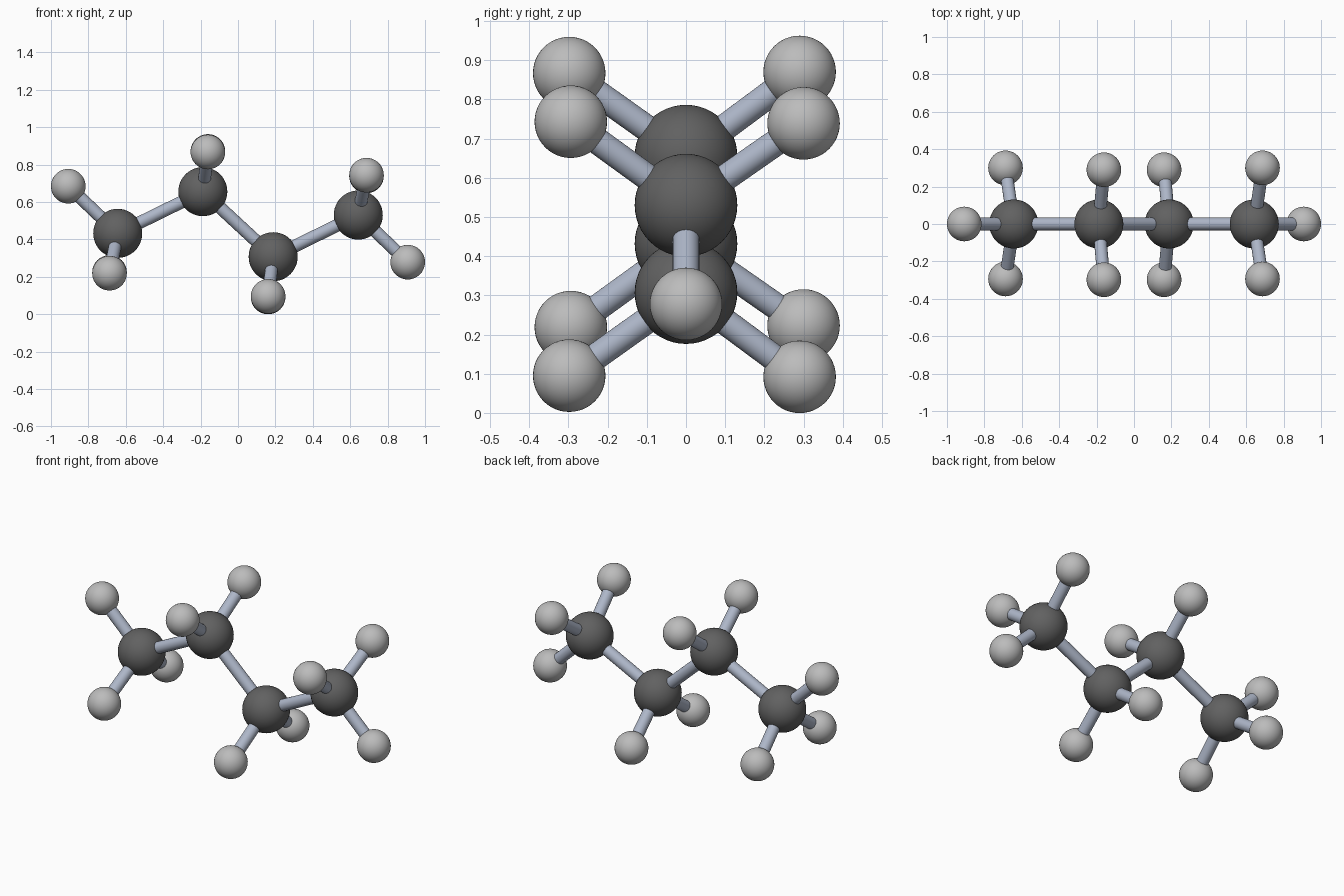
import bpy
from mathutils import Vector

if "Cube" in bpy.data.objects:
    bpy.data.objects.remove(bpy.data.objects["Cube"])

CARBON_R, HYDROGEN_R, BOND_R = 0.131, 0.0925, 0.034
MID_Z = 0.962 / 2


def ball(name, p, r):
    bpy.ops.mesh.primitive_uv_sphere_add(segments=48, ring_count=24, radius=r, location=p)
    bpy.context.object.name = name
    bpy.ops.object.shade_smooth()


def bond(name, a, b):
    a, b = Vector(a), Vector(b)
    d = b - a
    bpy.ops.mesh.primitive_cylinder_add(vertices=32, radius=BOND_R, depth=d.length, location=(a + b) / 2)
    ob = bpy.context.object
    ob.name = name
    ob.rotation_euler = d.to_track_quat('Z', 'Y').to_euler()
    bpy.ops.object.shade_smooth_by_angle()


def half_turn(p):
    # the chain's right half is the left half turned 180 degrees about y
    return (-p[0], p[1], 2 * MID_Z - p[2])


# left half: end carbon with three hydrogens, inner carbon with two
end = (-0.643, 0, 0.432)
inner = (-0.188, 0, 0.655)
end_h = [(-0.9075, 0, 0.684), (-0.687, -0.294, 0.219), (-0.687, 0.300, 0.223)]
inner_h = [(-0.161, -0.298, 0.867), (-0.161, 0.290, 0.870)]

for side, f in (("left", lambda p: p), ("right", half_turn)):
    ball(f"end_carbon_{side}", f(end), CARBON_R)
    ball(f"inner_carbon_{side}", f(inner), CARBON_R)
    bond(f"chain_bond_{side}", f(end), f(inner))
    for kind, c, hs in (("end", end, end_h), ("inner", inner, inner_h)):
        for i, h in enumerate(hs, 1):
            ball(f"{kind}_hydrogen_{side}_{i}", f(h), HYDROGEN_R)
            bond(f"{kind}_hydrogen_bond_{side}_{i}", f(c), f(h))

# middle bond joining the halves
bond("chain_bond_middle", inner, half_turn(inner))

# colours: carbon dark grey, hydrogen light grey, bonds blue grey
colours = {"carbon": (0.12, 0.12, 0.12, 1), "hydrogen": (0.5, 0.5, 0.5, 1), "bond": (0.42, 0.47, 0.58, 1)}
mats = {}
for key, col in colours.items():
    mats[key] = bpy.data.materials.new(key)
    mats[key].diffuse_color = col
for ob in bpy.data.objects:
    key = "bond" if "bond" in ob.name else "carbon" if "carbon" in ob.name else "hydrogen"
    ob.data.materials.append(mats[key])

for m in bpy.data.materials:
    if m.users and not m.is_grease_pencil:
        m.use_nodes = True
        m.node_tree.nodes["Principled BSDF"].inputs["Base Color"].default_value = m.diffuse_color
